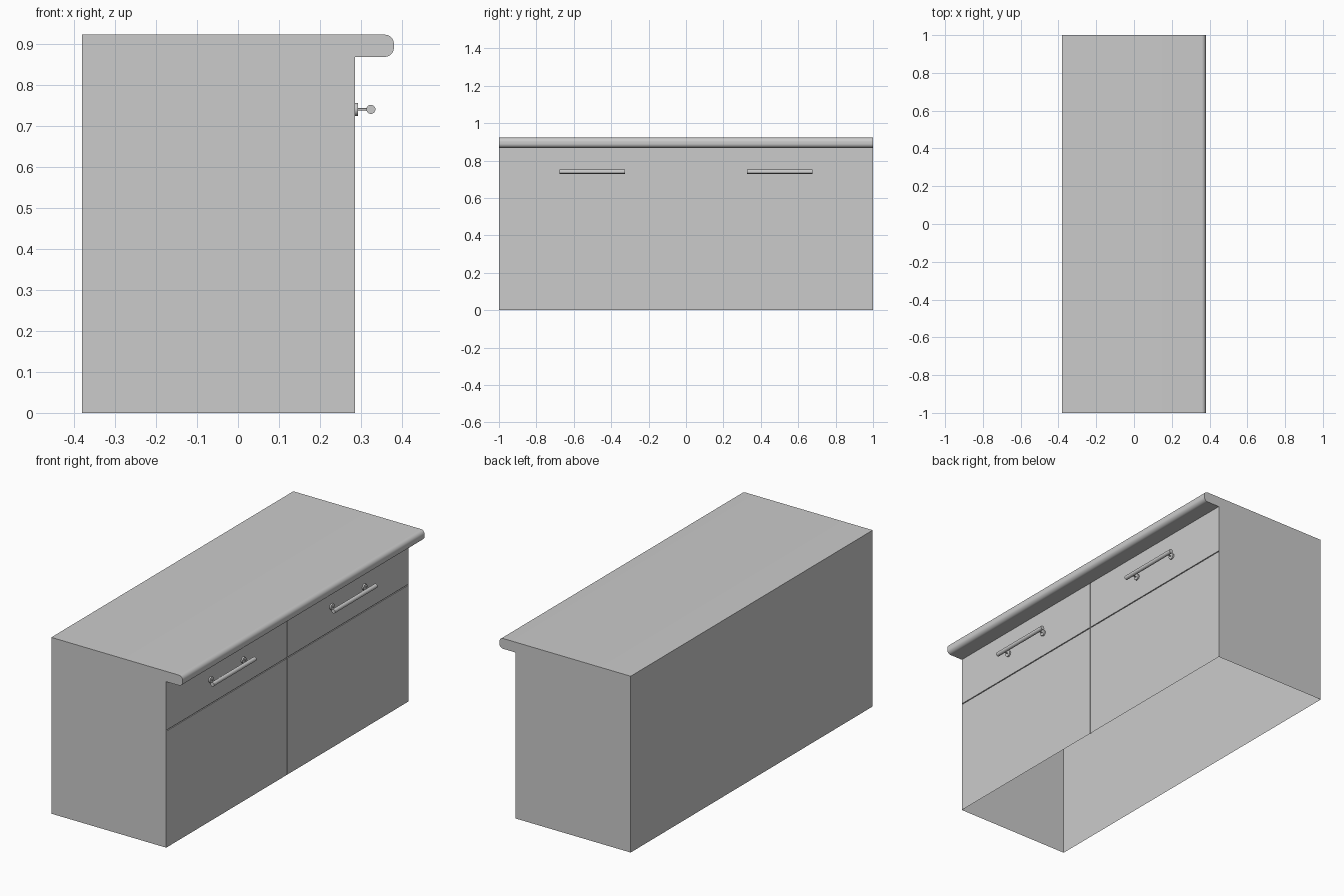
import bpy, bmesh
from math import sin, cos, pi

if "Cube" in bpy.data.objects:
    bpy.data.objects.remove(bpy.data.objects["Cube"])

BACK, FRONT, NOSE = -0.38, 0.285, 0.38
TOP, UNDER = 0.922, 0.868


def finish(bm, name):
    mesh = bpy.data.meshes.new(name)
    bm.to_mesh(mesh)
    bm.free()
    ob = bpy.data.objects.new(name, mesh)
    bpy.context.collection.objects.link(ob)
    return ob


def smooth(ob):
    bpy.ops.object.select_all(action='DESELECT')
    ob.select_set(True)
    bpy.context.view_layer.objects.active = ob
    bpy.ops.object.shade_smooth_by_angle(angle=pi / 6)


def rod(name, loc, radius, depth, axis):
    rot = (pi / 2, 0, 0) if axis == 'Y' else (0, pi / 2, 0)
    bpy.ops.mesh.primitive_cylinder_add(vertices=24, radius=radius, depth=depth,
                                        location=loc, rotation=rot)
    ob = bpy.context.object
    ob.name = name
    smooth(ob)


# Carcass and worktop: one side profile with a rounded nose, open at the floor
r = 0.022
profile = [(BACK, 0), (BACK, TOP)]
for cz, start in ((TOP - r, pi / 2), (UNDER + r, 0)):
    for k in range(9):
        a = start - k * pi / 16
        profile.append((NOSE - r + r * cos(a), cz + r * sin(a)))
profile += [(FRONT, UNDER), (FRONT, 0)]

bm = bmesh.new()
near = [bm.verts.new((x, -1, z)) for x, z in profile]
far = [bm.verts.new((x, 1, z)) for x, z in profile]
for k in range(len(profile) - 2):      # the front strip is built separately
    bm.faces.new((near[k], near[k + 1], far[k + 1], far[k]))
bm.faces.new(near[::-1])
bm.faces.new(far)
smooth(finish(bm, "carcass_and_worktop"))

# Door and drawer fronts: a sheet with narrow recessed gaps between the panels
g, d, split = 0.0025, 0.005, 0.611


def stations(lo, mid, hi):
    return [(lo, 0), (mid - g, 0), (mid - g, d), (mid + g, d), (mid + g, 0), (hi, 0)]


bm = bmesh.new()
grid = [[bm.verts.new((FRONT - max(dy, dz), y, z)) for z, dz in stations(0, split, UNDER)]
        for y, dy in stations(-1, 0, 1)]
for i in range(5):
    for j in range(5):
        bm.faces.new((grid[i][j], grid[i + 1][j], grid[i + 1][j + 1], grid[i][j + 1]))
bmesh.ops.remove_doubles(bm, verts=bm.verts, dist=1e-5)
finish(bm, "door_and_drawer_fronts")

# Bar handles on the two drawers
for side, cy in (("left", -0.5), ("right", 0.5)):
    rod(f"{side}_handle_bar", (0.324, cy, 0.74), 0.011, 0.35, 'Y')
    for n, off in enumerate((-0.135, 0.135), 1):
        rod(f"{side}_handle_rose_{n}", (FRONT + 0.004, cy + off, 0.74), 0.016, 0.008, 'X')
        rod(f"{side}_handle_stem_{n}", (0.305, cy + off, 0.74), 0.003, 0.036, 'X')
